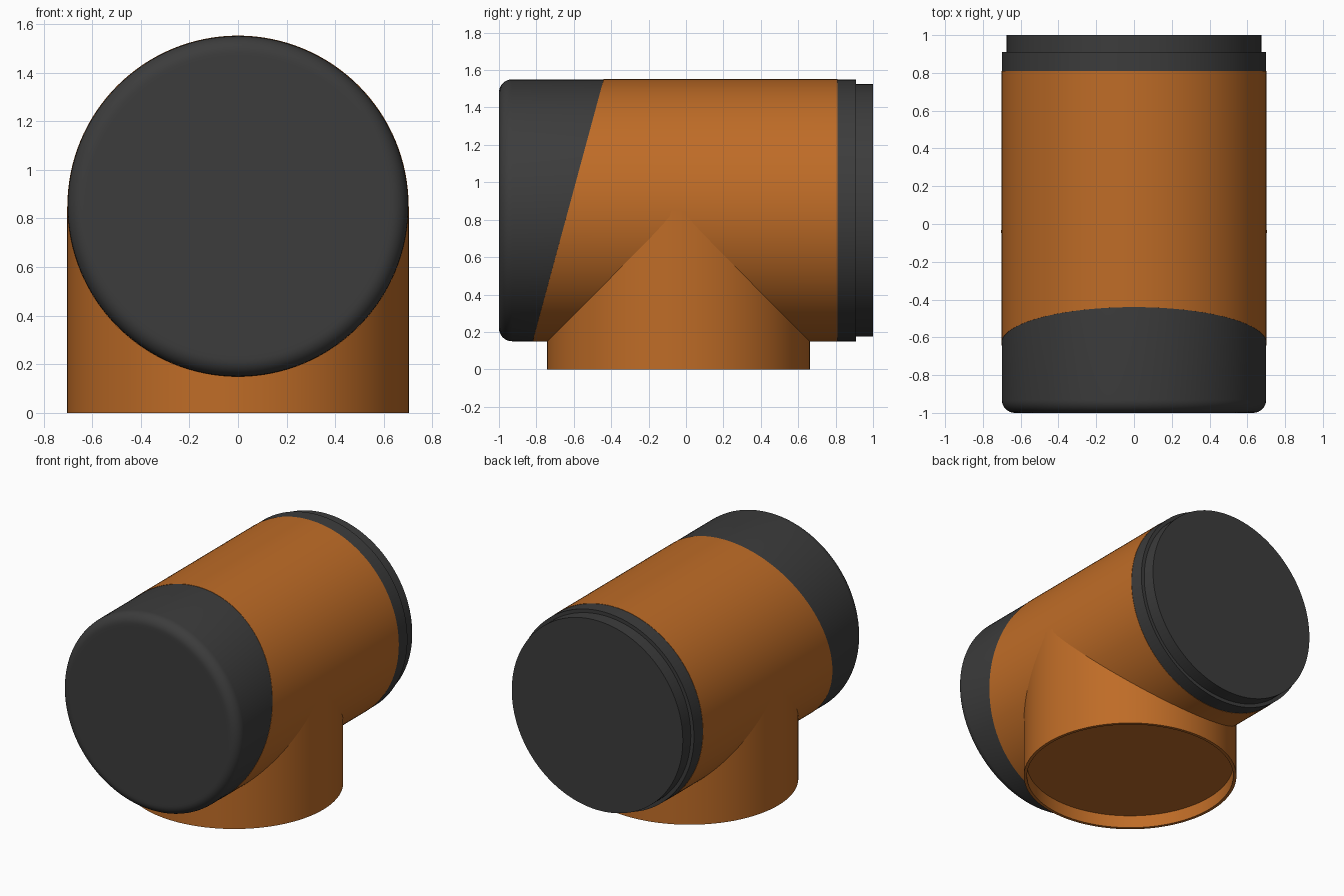
import bpy, bmesh, math

if "Cube" in bpy.data.objects:
    bpy.data.objects.remove(bpy.data.objects["Cube"])

SEG = 128
AXIS_Z = 0.85      # height of the horizontal pipe axis
STEM_Y = -0.04     # centre of the vertical branch


def material(name, rgb):
    m = bpy.data.materials.new(name)
    m.diffuse_color = (*rgb, 1)
    m.use_nodes = True
    m.node_tree.nodes["Principled BSDF"].inputs["Base Color"].default_value = m.diffuse_color
    return m


orange = material("orange plastic", (0.52, 0.15, 0.020))
dark = material("dark grey rubber", (0.045, 0.045, 0.045))


def horizontal(r, a, p, slant):
    """Point on the pipe along y; slant tilts the ring plane."""
    return (r * math.sin(a), p + slant * math.cos(a), AXIS_Z + r * math.cos(a))


def vertical(r, a, p, slant):
    """Point on the branch along z."""
    return (r * math.cos(a), STEM_Y + r * math.sin(a), p)


def lathe(name, rings, mat, place, cap_start=False, cap_end=False):
    """Revolve (radius, position, slant) rings around an axis."""
    bm = bmesh.new()
    loops = [[bm.verts.new(place(r, math.tau * i / SEG, p, s)) for i in range(SEG)]
             for r, p, s in rings]
    for a, b in zip(loops, loops[1:]):
        for i in range(SEG):
            j = (i + 1) % SEG
            bm.faces.new((a[i], a[j], b[j], b[i]))
    if cap_start:
        bm.faces.new(loops[0])
    if cap_end:
        bm.faces.new(loops[-1])
    bmesh.ops.recalc_face_normals(bm, faces=bm.faces)
    me = bpy.data.meshes.new(name)
    bm.to_mesh(me)
    bm.free()
    me.materials.append(mat)
    ob = bpy.data.objects.new(name, me)
    bpy.context.collection.objects.link(ob)
    bpy.ops.object.select_all(action='DESELECT')
    ob.select_set(True)
    bpy.context.view_layer.objects.active = ob
    bpy.ops.object.shade_smooth_by_angle(angle=math.radians(30))
    return ob


# Front cap: rounded rim, slanted back edge
F = 0.07
fillet = [(0.70 - F + F * math.sin(t), -1 + F - F * math.cos(t), 0)
          for t in (math.pi / 2 * k / 8 for k in range(9))]
lathe("front_cap", [(0.61, -1, 0)] + fillet + [(0.70, -0.63, 0.19)],
      dark, horizontal, cap_start=True)

# Main pipe: slanted front edge, straight back edge
lathe("main_pipe", [(0.70, -0.63, 0.19), (0.702, -0.63, 0.19), (0.702, 0.81, 0), (0.70, 0.81, 0)],
      orange, horizontal)

# Back cap: collar with a smaller end disc
lathe("back_cap", [(0.70, 0.81, 0), (0.70, 0.91, 0), (0.675, 0.91, 0), (0.675, 1.0, 0)],
      dark, horizontal, cap_end=True)

# Vertical branch: thin rim with a recessed floor underneath
lathe("branch_pipe", [(0.703, AXIS_Z, 0), (0.703, 0, 0), (0.682, 0, 0), (0.682, 0.09, 0)],
      orange, vertical, cap_end=True)
